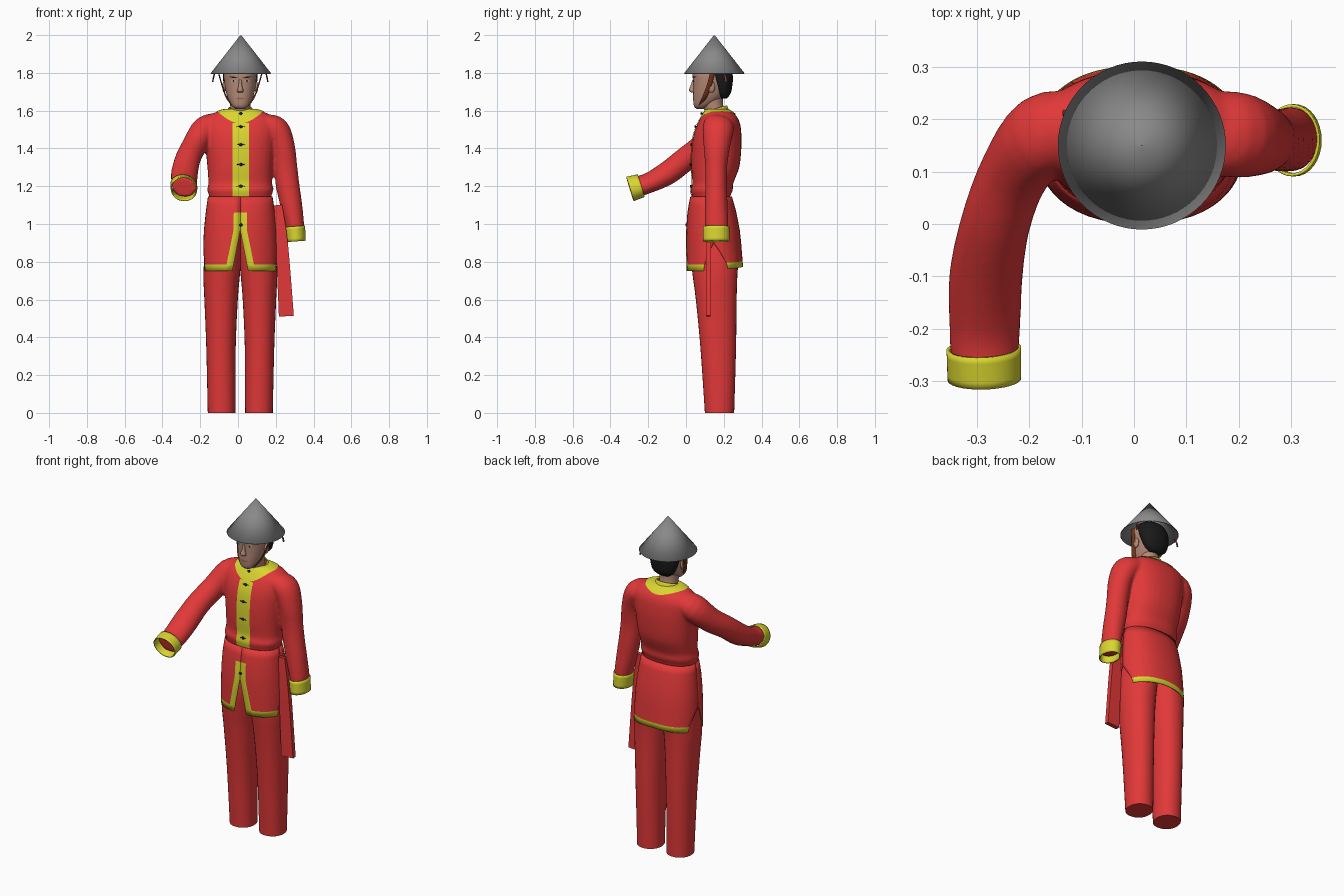
import bpy, bmesh, math
from math import sin, cos, pi, radians
from mathutils import Vector
from mathutils.bvhtree import BVHTree

if "Cube" in bpy.data.objects:
    bpy.data.objects.remove(bpy.data.objects["Cube"], do_unlink=True)


def material(name, *rgb):
    m = bpy.data.materials.new(name)
    m.use_nodes = True
    m.diffuse_color = (*rgb, 1)
    m.node_tree.nodes["Principled BSDF"].inputs["Base Color"].default_value = (*rgb, 1)
    return m


RED = material("red cloth", 0.76, 0.04, 0.04)
YELLOW = material("yellow trim", 0.7, 0.67, 0.03)
GREY = material("grey hat", 0.25, 0.25, 0.25)
SKIN = material("skin", 0.45, 0.25, 0.18)
BLACK = material("black hair", 0.01, 0.01, 0.01)
BROWN = material("brown strap", 0.2, 0.04, 0.012)
WHITE = material("eye white", 0.55, 0.5, 0.47)
LIP = material("lip", 0.32, 0.13, 0.11)
CX = 0.012


def build(name, parts, *mats, rule=None):
    """Make one object from (verts, faces) parts."""
    verts, faces = [], []
    for v, f in parts:
        faces += [[i + len(verts) for i in face] for face in f]
        verts += v
    me = bpy.data.meshes.new(name)
    me.from_pydata(verts, [], faces)
    bm = bmesh.new()
    bm.from_mesh(me)
    bmesh.ops.recalc_face_normals(bm, faces=bm.faces)
    bm.to_mesh(me)
    bm.free()
    for m in mats:
        me.materials.append(m)
    ob = bpy.data.objects.new(name, me)
    bpy.context.collection.objects.link(ob)
    if rule:
        for p in me.polygons:
            p.material_index = rule(p.index)
    bpy.ops.object.select_all(action='DESELECT')
    ob.select_set(True)
    bpy.context.view_layer.objects.active = ob
    bpy.ops.object.shade_smooth_by_angle(angle=radians(50))
    return ob


def solidify(ob, t):
    m = ob.modifiers.new("thickness", 'SOLIDIFY')
    m.thickness, m.offset = t, 0


def spline(rows, k=4):
    """Catmull-Rom interpolation of number rows."""
    out = []
    for i in range(len(rows) - 1):
        a, b, c, d = (rows[max(0, min(len(rows) - 1, i + j))] for j in (-1, 0, 1, 2))
        for s in range(k):
            t = s / k
            out.append([q + t * (r - p) / 2 + t * t * (2 * p - 5 * q + 4 * r - w) / 2
                        + t ** 3 * (3 * q - p - 3 * r + w) / 2 for p, q, r, w in zip(a, b, c, d)])
    return out + [list(rows[-1])]


def spow(v, e):
    return math.copysign(abs(v) ** e, v)


def loft(rows, ref=None, n=2.0, seg=32, caps=True, phase=0, k=4):
    """Rings of (x, y, z, ru, rv); level rings unless a side direction is given."""
    rows = spline(rows, k)
    verts, faces = [], []
    for i, (x, y, z, ru, rv) in enumerate(rows):
        u, v = Vector((1, 0, 0)), Vector((0, 1, 0))
        if ref:
            t = Vector(rows[min(i + 1, len(rows) - 1)][:3]) - Vector(rows[max(i - 1, 0)][:3])
            t.normalize()
            u = Vector(ref)
            u = (u - t * u.dot(t)).normalized()
            v = t.cross(u)
        for j in range(seg):
            a = 2 * pi * j / seg + phase
            verts.append(Vector((x, y, z)) + u * ru * spow(cos(a), 2 / n) + v * rv * spow(sin(a), 2 / n))
    for i in range(len(rows) - 1):
        for j in range(seg):
            b, q = i * seg, (j + 1) % seg
            faces.append([b + j, b + q, b + seg + q, b + seg + j])
    if caps:
        faces += [list(range(seg)), list(range(len(verts) - seg, len(verts)))]
    return verts, faces


def body(rows, cx=CX):
    """Level rows given as (z, half width, front y, back y)."""
    return [(cx, (a + b) / 2, z, r, (b - a) / 2) for z, r, a, b in rows]


def grid(rows):
    w = len(rows[0])
    faces = [[i * w + j, i * w + j + 1, (i + 1) * w + j + 1, (i + 1) * w + j]
             for i in range(len(rows) - 1) for j in range(w - 1)]
    return [p for r in rows for p in r], faces


def surface(ob):
    bpy.context.view_layer.update()
    return BVHTree.FromObject(ob, bpy.context.evaluated_depsgraph_get())


def front(bvh, x, z, lift=0.004):
    hit = bvh.ray_cast(Vector((x, -2, z)), Vector((0, 1, 0)))[0]
    return (hit if hit else Vector((x, 0.05, z))) - Vector((0, lift, 0))


def ball(name, mat, loc, scale):
    bm = bmesh.new()
    bmesh.ops.create_uvsphere(bm, u_segments=16, v_segments=10, radius=1)
    v = [Vector(loc) + Vector([a * b for a, b in zip(p.co, scale)]) for p in bm.verts]
    f = [[p.index for p in face.verts] for face in bm.faces]
    bm.free()
    return build(name, [(v, f)], mat)


# Jacket: torso and sleeves fused into one smooth skin
torso = loft(body([(1.09, .162, .035, .232), (1.14, .163, .034, .232), (1.18, .175, .024, .248),
                   (1.215, .169, .034, .25), (1.3, .174, .028, .282), (1.4, .184, .03, .293),
                   (1.48, .192, .042, .293), (1.54, .192, .066, .284), (1.58, .155, .09, .26),
                   (1.605, .09, .105, .225)]), n=2.3)
left_sleeve = loft([(.14, .175, 1.53, .05, .08), (.2, .17, 1.5, .07, .082), (.238, .163, 1.41, .063, .07),
                    (.252, .16, 1.3, .062, .058), (.264, .16, 1.2, .062, .058), (.282, .16, 1.1, .058, .06),
                    (.3, .162, 1.0, .05, .062), (.307, .162, .94, .045, .058)], (1, 0, 0))
right_sleeve = loft([(-.11, .18, 1.53, .06, .07), (-.175, .17, 1.5, .07, .08), (-.23, .095, 1.415, .066, .07),
                     (-.265, 0, 1.345, .067, .064), (-.283, -.1, 1.268, .071, .062),
                     (-.285, -.2, 1.216, .069, .052), (-.286, -.265, 1.197, .065, .055)], (1, 0, -.3))
jacket = build("jacket", [torso, left_sleeve, right_sleeve], RED)
rm = jacket.modifiers.new("fuse", 'REMESH')
rm.mode, rm.voxel_size, rm.use_smooth_shade = 'VOXEL', 0.009, True
sm = jacket.modifiers.new("soften", 'SMOOTH')
sm.factor, sm.iterations = 0.5, 5
skin = surface(jacket)

# Cuffs
solidify(build("left_cuff", [loft([(.302, .16, .988, .05, .066), (.308, .16, .908, .048, .066)],
                                  (1, 0, 0), caps=False)], YELLOW), .006)
solidify(build("right_cuff", [loft([(-.287, -.238, 1.203, .07, .058), (-.286, -.297, 1.185, .068, .064)],
                                   (1, 0, -.4), caps=False)], YELLOW), .006)

# Collar yoke draped over the shoulders, and standing collar
yoke = []
for i in range(9):
    r, ring = .5 + i / 16, []
    for j in range(49):
        a = 2 * pi * j / 48
        p = Vector((CX + .125 * r * cos(a), .165 + .103 * r * sin(a), 3))
        hit, nor, _, _ = skin.ray_cast(p, Vector((0, 0, -1)))
        ring.append(hit + nor * .004)
    yoke.append(ring)
build("collar_yoke", [grid(yoke)], YELLOW)
solidify(build("standing_collar", [loft([(CX, .165, 1.57, .078, .068), (CX, .154, 1.61, .062, .062)],
                                        (1, 0, 0), caps=False)], YELLOW), .006)

# Front placket and its buttons
build("placket", [grid([[front(skin, .015 + .044 * u / 3, 1.135 + .4 * i / 24) for u in range(-3, 4)]
                        for i in range(25)])], YELLOW)
for i, z in enumerate((1.515, 1.42, 1.315, 1.2)):
    p = front(skin, .015, z)
    ball(f"button_{i + 1}", BLACK, p, (.009, .006, .008))
    ball(f"button_loop_{i + 1}", BLACK, p, (.022, .003, .003))
ball("collar_button", BLACK, (.015, .083, 1.585), (.009, .006, .007))

# Jacket skirt: split front, and a back panel with side slits
HIPS = [(1.145, .168, .026, .24), (1.07, .179, .011, .262), (.95, .191, .003, .285), (.75, .196, .004, .301)]
N = 2.3


def hip(theta, z):
    for a, b in zip(HIPS, HIPS[1:]):
        if z >= b[0] or b is HIPS[-1]:
            t = (a[0] - z) / (a[0] - b[0])
            _, r, y0, y1 = (p + (q - p) * t for p, q in zip(a, b))
            break
    return Vector((CX + r * spow(sin(theta), 2 / N),
                   (y0 + y1) / 2 - (y1 - y0) / 2 * spow(cos(theta), 2 / N), z))


def slit(z):
    return max(0, min(1, (.9 - z) / .13))


ZS = [1.145, 1.1, 1.06, 1.0, .965, .9, .85, .785, .752]
for side, s in (("left", 1), ("right", -1)):
    rows = []
    for z in ZS:
        gap = max(0, .965 - z) * .19
        a, b = (math.asin((x / .19) ** (N / 2)) for x in (gap, gap + .036))
        end = radians(90 - 20 * slit(z))
        rows.append([hip(s * t, z) for t in [a] + [b + (end - b) * j / 10 for j in range(11)]])
    panel = build(f"{side}_front_skirt", [grid(rows)], RED, YELLOW,
                  rule=lambda i: int(i // 11 == 7 or (i % 11 == 0 and i // 11 >= 2)))
    solidify(panel, .006)
rows = []
for z in ZS:
    half = radians(90 - 25 * slit(z))
    rows.append([hip(pi + half * j / 12, z + .022 * slit(z) * (2 - abs(j / 12)) / 2)
                 for j in range(-12, 13)])
solidify(build("back_skirt", [grid(rows)], RED, YELLOW, rule=lambda i: int(i // 24 == 7)), .006)
ball("skirt_button", BLACK, (.015, .002, .995), (.009, .006, .008))

# Trouser legs
LEG = [(0, .026, .172, .1, .255), (.35, .024, .18, .076, .265), (.6, .013, .19, .052, .268),
       (.73, .002, .195, .035, .272), (.85, -.008, .186, .025, .278), (1.0, -.01, .16, .04, .25)]
for side, s in (("left", 1), ("right", -1)):
    build(f"{side}_trouser_leg", [loft([(CX + s * (i + o) / 2, (a + b) / 2, z, (o - i) / 2, (b - a) / 2)
                                        for z, i, o, a, b in LEG], n=2.15)], RED)

# Hanging sash end
build("sash", [loft([(.212, .125, 1.1, .03, .016), (.232, .12, .9, .045, .019), (.256, .118, .512, .056, .018)],
                    (1, 0, 0), seg=4, phase=pi / 4)], RED)

# Head, neck and hair
build("neck", [loft([(CX, .17, 1.55, .056, .056), (CX, .145, 1.62, .053, .053), (CX, .14, 1.69, .055, .056)])], SKIN)
head = build("head", [loft(body([(1.61, .022, .055, .1), (1.625, .045, .042, .13), (1.66, .064, .038, .185),
                                 (1.7, .076, .038, .215), (1.75, .084, .038, .23), (1.8, .085, .036, .234),
                                 (1.84, .07, .06, .21), (1.862, .025, .11, .16)]), n=2.2)], SKIN)
build("hair", [loft(body([(1.665, .04, .18, .215), (1.69, .07, .16, .236), (1.74, .087, .135, .246),
                          (1.79, .091, .11, .247), (1.84, .077, .08, .222), (1.868, .03, .11, .17)]))], BLACK)
build("nose", [loft([(CX, .045, 1.765, .007, .01), (CX, .037, 1.73, .01, .014),
                     (CX, .033, 1.706, .017, .017), (CX, .042, 1.695, .012, .01)], seg=16)], SKIN)

# Painted face details
face = surface(head)


def lens(name, mat, x, z, w, h, lift, slope=0):
    rows = [[front(face, x + w * (j / 4 - 1), z + slope * (j / 4 - 1) + r * h * sin(pi * j / 8), lift)
             for j in range(9)] for r in (-1, 0, 1)]
    build(name, [grid(rows)], mat)


lens("mouth", LIP, CX, 1.664, .027, .006, .002)
for side, s in (("left", 1), ("right", -1)):
    lens(f"{side}_brow", BLACK, CX + s * .037, 1.777, .023, .004, .002, s * .003)
    lens(f"{side}_eye", WHITE, CX + s * .036, 1.757, .015, .006, .002)
    lens(f"{side}_iris", BLACK, CX + s * .036, 1.757, .006, .006, .003)
    ball(f"{side}_ear", SKIN, (CX + s * .085, .135, 1.725), (.01, .019, .03))

    # Chin strap half and its loose end
    strap = [(CX + s * .115, .14, 1.8), (CX + s * .098, .125, 1.74), (CX + s * .075, .1, 1.675),
             (CX + s * .042, .078, 1.632), (CX, .07, 1.612)]
    build(f"{side}_chin_strap", [loft([p + (.013, .003) for p in strap], (0, 1, .4), seg=12)], BROWN)
    build(f"{side}_strap_end", [loft([(CX + s * .135, .2, 1.8, .003, .004), (CX + s * .142, .21, 1.775, .004, .006),
                                      (CX + s * .146, .212, 1.752, .003, .007)], seg=8)], BROWN)

# Conical hat
solidify(build("hat", [loft([(.015, .15, 1.796, .159, .159), (.015, .15, 1.998, .001, .001)],
                            seg=64, caps=False, k=1)], GREY), .004)
